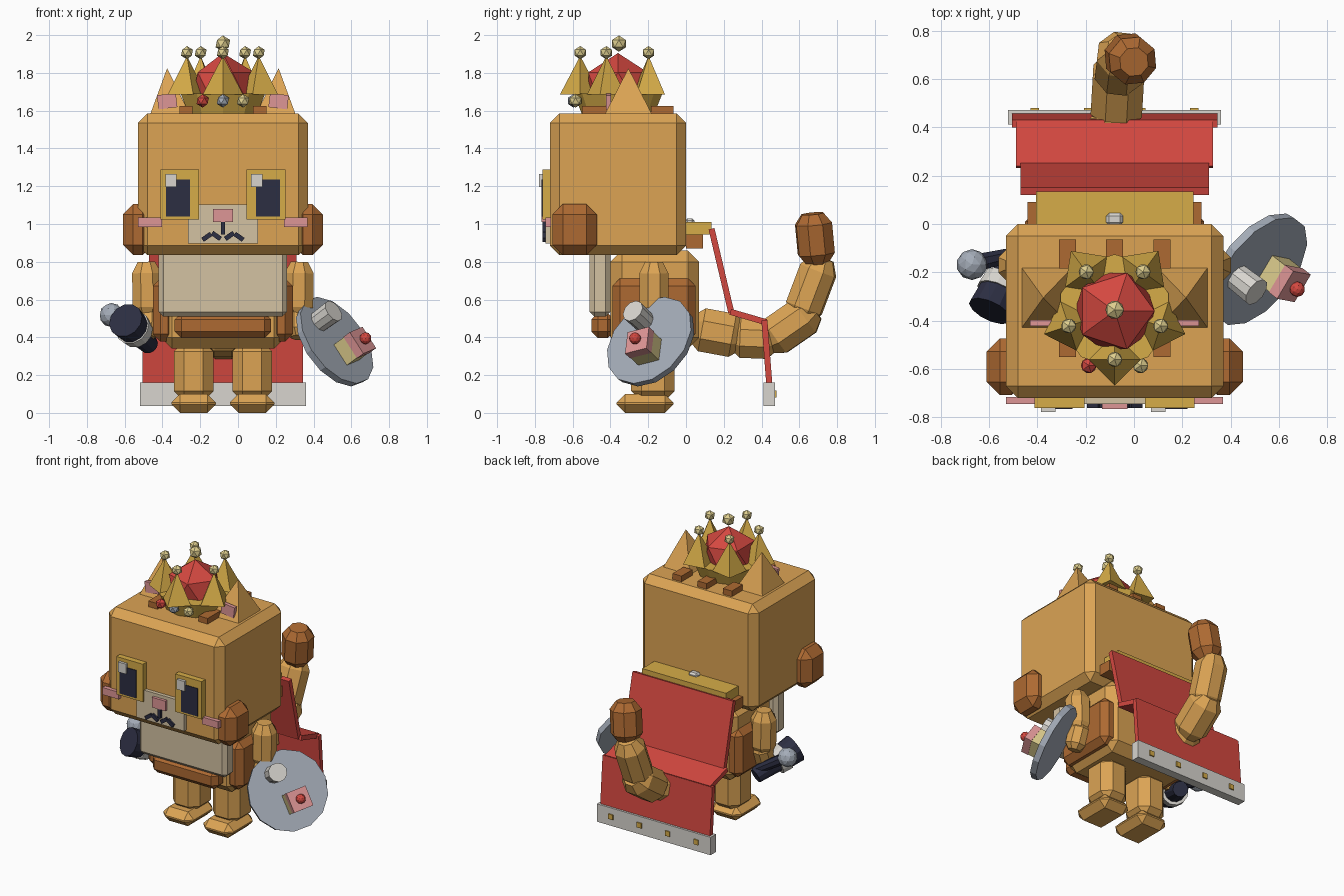
import bpy, bmesh, math
from mathutils import Vector, Matrix

if "Cube" in bpy.data.objects:
    bpy.data.objects.remove(bpy.data.objects["Cube"])

CX = -0.08  # symmetry plane of the figure


def mat(name, r, g, b):
    m = bpy.data.materials.new(name)
    lin = [((c / 255 + 0.055) / 1.055) ** 2.4 for c in (r, g, b)]
    m.diffuse_color = (*lin, 1)
    m.use_nodes = True
    m.node_tree.nodes["Principled BSDF"].inputs["Base Color"].default_value = m.diffuse_color
    return m


FUR = mat("orange_fur", 220, 164, 84)
BROWN = mat("brown_fur", 174, 106, 50)
GOLD = mat("gold", 214, 172, 72)
RED = mat("red", 212, 72, 64)
PINK = mat("pink", 222, 150, 150)
BEIGE = mat("beige", 212, 194, 162)
WHITE = mat("off_white", 216, 213, 207)
NAVY = mat("dark_navy", 44, 46, 66)
STEEL = mat("steel", 164, 172, 184)
CREAM = mat("pale_yellow", 222, 206, 142)


def finish(name, bm, material, matrix=None):
    bmesh.ops.recalc_face_normals(bm, faces=bm.faces)
    me = bpy.data.meshes.new(name)
    bm.to_mesh(me)
    bm.free()
    me.materials.append(material)
    ob = bpy.data.objects.new(name, me)
    if matrix:
        ob.matrix_world = matrix
    bpy.context.collection.objects.link(ob)
    return ob


def box(name, c, s, material, bevel=0, rot=None):
    """Box from centre and size, with optional chamfer and rotation."""
    bm = bmesh.new()
    bmesh.ops.create_cube(bm, size=1)
    bmesh.ops.scale(bm, vec=s, verts=bm.verts)
    if bevel:
        bmesh.ops.bevel(bm, geom=bm.edges[:], offset=bevel, segments=1,
                        affect='EDGES', profile=0.5)
    m = Matrix.Translation(c)
    if rot:
        m = m @ rot
    return finish(name, bm, material, m)


def pair(name, dx, y, z, s, material, bevel=0):
    for side, sx in (("left", -1), ("right", 1)):
        box(f"{name}_{side}", (CX + sx * dx, y, z), s, material, bevel)


def rod(name, a, b, profile, material, sides=8):
    """Lathed solid along a-b; profile holds (fraction along, radius)."""
    a, b = Vector(a), Vector(b)
    q = (b - a).to_track_quat('Z', 'Y').to_matrix().to_4x4()
    bm = bmesh.new()
    rings = []
    for t, r in profile:
        rings.append([bm.verts.new((r * math.cos(k), r * math.sin(k), t * (b - a).length))
                      for k in ((i + 0.5) * math.tau / sides for i in range(sides))])
    for lo, hi in zip(rings, rings[1:]):
        for i in range(sides):
            j = (i + 1) % sides
            bm.faces.new((lo[i], lo[j], hi[j], hi[i]))
    bm.faces.new(rings[0][::-1])
    bm.faces.new(rings[-1])
    return finish(name, bm, material, Matrix.Translation(a) @ q)


def capsule(name, a, b, r, material, sides=8):
    return rod(name, a, b, [(0, r * .6), (.2, r), (.8, r), (1, r * .6)], material, sides)


def ball(name, c, r, material, sub=1):
    bm = bmesh.new()
    bmesh.ops.create_icosphere(bm, subdivisions=sub, radius=r)
    return finish(name, bm, material, Matrix.Translation(c))


def spike(name, c, half, h, material, apex=(0, 0), turn=0):
    """Four-sided pyramid on a diamond or square base."""
    bm = bmesh.new()
    base = [bm.verts.new((half[0] * x, half[1] * y, 0)) for x, y in
            ((-1, -1), (1, -1), (1, 1), (-1, 1))]
    top = bm.verts.new((*apex, h))
    bm.faces.new(base)
    for i in range(4):
        bm.faces.new((base[i], base[(i + 1) % 4], top))
    return finish(name, bm, material, Matrix.Translation(c) @ Matrix.Rotation(turn, 4, 'Z'))


# Head and face
box("head", (CX, -.36, 1.21), (.90, .72, .75), FUR, .05)
pair("cheek_tuft", .45, -.59, .97, (.16, .235, .27), BROWN, .055)
pair("eye_panel", .228, -.735, 1.157, (.205, .05, .265), GOLD)
pair("pupil", .238, -.755, 1.137, (.127, .02, .195), NAVY)
for side, x in (("left", -.355), ("right", .10)):
    box("eye_glint_" + side, (x, -.763, 1.23), (.06, .03, .07), WHITE)
pair("blush", .386, -.73, 1.01, (.125, .03, .05), PINK)
box("muzzle", (CX, -.725, 1.0), (.37, .04, .205), BEIGE)
box("nose", (CX, -.745, 1.045), (.105, .04, .07), PINK)
box("mouth_line", (CX, -.75, .98), (.022, .02, .07), NAVY)
for sx in (-1, 1):
    for i, (dx, z, ang) in enumerate(((.035, .937, -35), (.085, .932, 35))):
        box(f"mouth_curve_{i}_{sx}", (CX + sx * dx, -.75, z), (.055, .02, .025), NAVY,
            rot=Matrix.Rotation(math.radians(ang * sx), 4, 'Y'))

# Ears and head stripes
for side, sx in (("left", -1), ("right", 1)):
    spike("ear_" + side, (CX + sx * .28, -.305, 1.58), (.105, .125), .245, FUR, (sx * .015, 0))
    box("inner_ear_" + side, (CX + sx * .295, -.41, 1.65), (.10, .025, .075), PINK,
        rot=Matrix.Rotation(sx * .12, 4, 'Y'))
pair("front_stripe", .195, -.475, 1.60, (.07, .15, .05), BROWN)
pair("rear_stripe", .195, -.125, 1.60, (.07, .12, .05), BROWN)
box("middle_stripe", (CX, -.125, 1.60), (.07, .12, .05), BROWN)

# Crown
rod("crown_band", (CX, -.36, 1.58), (CX, -.36, 1.69), [(0, .19), (1, .235)], GOLD, 10)
ball("crown_dome", (CX, -.36, 1.72), .185, RED)
ball("crown_top_ball", (CX, -.355, 1.955), .043, CREAM)
for i in range(5):
    a = -math.pi / 2 + i * math.tau / 5
    p = Vector((CX + .2 * math.cos(a), -.36 + .2 * math.sin(a), 1.685))
    spike(f"crown_spike_{i}", p, (.076, .076), .205, GOLD, turn=a + math.pi / 4)
    ball(f"crown_ball_{i}", p + Vector((0, 0, .222)), .035, CREAM)
for name, dx, y, m in (("red", -.107, -.585, RED), ("blue", 0, -.595, STEEL),
                       ("pale", .107, -.585, CREAM)):
    ball("crown_gem_" + name, (CX + dx, y, 1.652), .036, m)

# Torso, bib and pouch
box("torso", (CX, -.165, .60), (.66, .47, .52), FUR, .06)
pair("side_panel", .31, -.17, .545, (.12, .44, .335), BROWN, .04)
box("bib", (CX, -.455, .69), (.68, .11, .36), BEIGE, .025)
box("pouch", (CX, -.44, .463), (.51, .12, .135), BROWN, .035)

# Legs and feet
pair("leg", .155, -.175, .22, (.21, .23, .32), FUR, .055)
pair("foot", .155, -.217, .05, (.235, .30, .10), FUR, .045)

# Arms
for side, sx in (("left", -1), ("right", 1)):
    capsule("upper_arm_" + side, (CX + sx * .405, -.17, .80), (CX + sx * .40, -.17, .50),
            .083, FUR)
    capsule("forearm_" + side, (CX + sx * .395, -.15, .57), (CX + sx * .40, -.21, .40),
            .07, FUR)

# Cape: collar, three hanging panels and a studded trim
box("collar_backing", (CX, .045, .908), (.72, .09, .075), BROWN)
box("cape_collar", (CX, .065, .978), (.65, .14, .065), GOLD)
box("collar_clasp", (CX, .02, 1.0), (.07, .05, .06), WHITE, .012)
for name, (y0, z0), (y1, z1), w in (("upper", (.135, .975), (.24, .53), .78),
                                    ("shelf", (.235, .535), (.425, .48), .815),
                                    ("lower", (.415, .49), (.445, .10), .85)):
    d = Vector((0, y1 - y0, z1 - z0))
    box("cape_" + name, (CX, (y0 + y1) / 2, (z0 + z1) / 2), (w, d.length, .032), RED,
        rot=Matrix.Rotation(math.atan2(d.z, d.y), 4, 'X'))
box("cape_trim", (CX, .441, .098), (.88, .06, .125), WHITE)
for i, dx in enumerate((-.33, -.11, .11, .33)):
    box(f"trim_stud_{i}", (CX + dx, .472, .10), (.035, .014, .035), GOLD)

# Tail
tail = [((-.08, .03, .45), (-.08, .30, .40), .125),
        ((-.08, .24, .40), (-.075, .48, .39), .115),
        ((-.075, .42, .37), (-.06, .68, .55), .115),
        ((-.065, .60, .49), (-.05, .725, .82), .105)]
for i, (a, b, r) in enumerate(tail):
    capsule(f"tail_segment_{i}", a, b, r, FUR)
capsule("tail_tip", (-.03, .695, .79), (0, .67, 1.055), .103, BROWN)

# Spyglass and round-headed baton in the left hand
p, q = Vector((-.47, -.10, .36)), Vector((-.595, -.36, .49))
rod("spyglass_tube", p, q, [(0, .05), (.55, .07), (.6, .085), (1, .095)], NAVY, 12)
rod("spyglass_ring", p.lerp(q, .5), p.lerp(q, .72), [(0, .088), (1, .096)], WHITE, 12)
rod("baton_handle", (-.47, -.12, .40), (-.65, -.16, .51), [(0, .03), (1, .038)], NAVY)
ball("baton_head", (-.67, -.168, .518), .064, STEEL, 2)

# Round tray on the right hand, with cup and cake standing along its normal
n = Vector((.68, -.53, .50)).normalized()
c = Vector((.51, -.185, .375))
rod("tray", c - n * .02, c + n * .02, [(0, .26), (1, .265)], STEEL, 14)
cup = Vector((.465, -.25, .51))
rod("cup", cup - n * .07, cup + n * .06, [(0, .058), (1, .062)], WHITE, 10)
turn = n.to_track_quat('Z', 'Y').to_matrix().to_4x4() @ Matrix.Rotation(.25, 4, 'Z')
cherry = Vector((.675, -.27, .395))
box("cake_base", cherry - n * .115, (.13, .13, .09), CREAM, rot=turn)
box("cake_icing", cherry - n * .045, (.135, .135, .05), PINK, rot=turn)
ball("cherry", cherry, .032, RED, 2)
